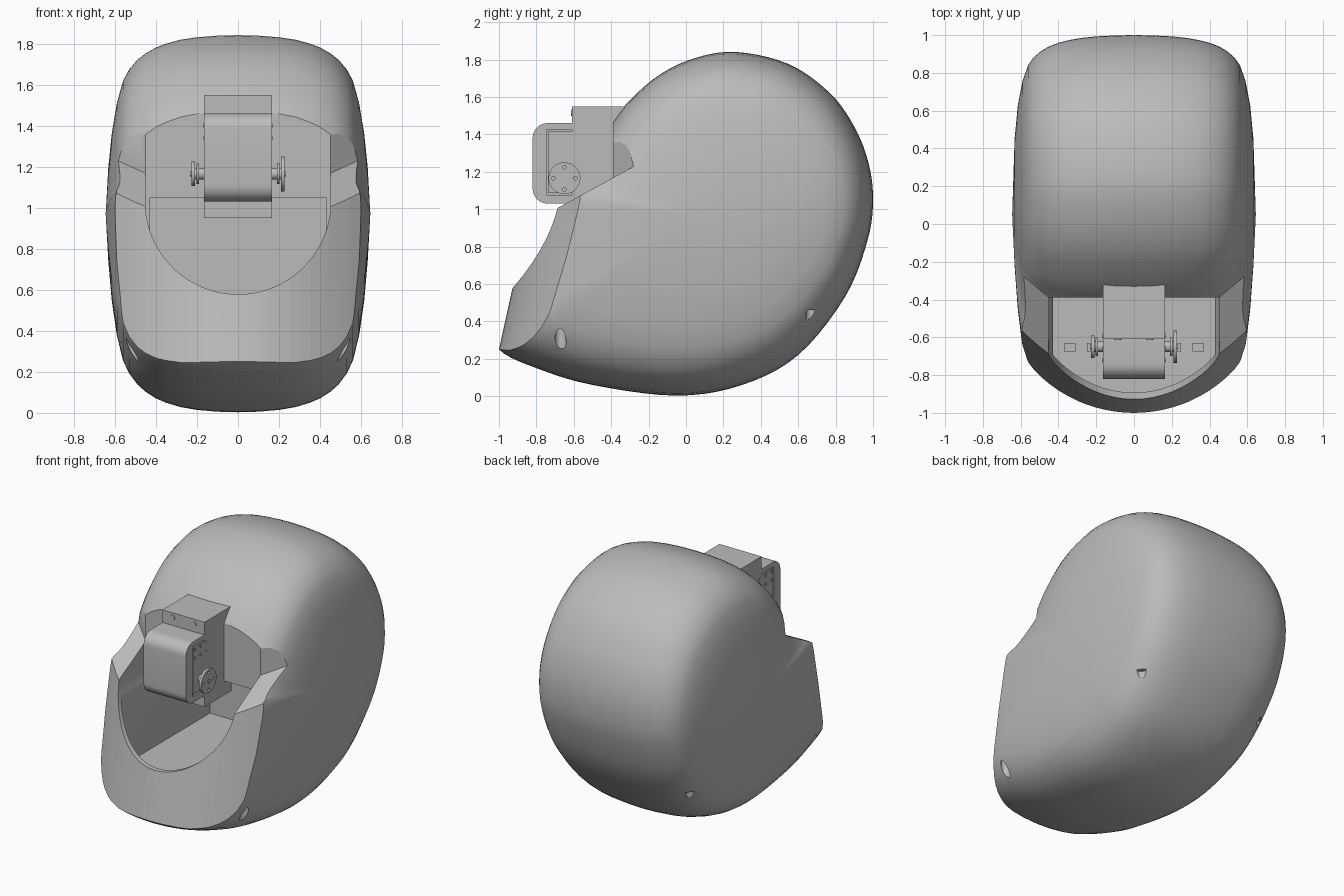
import bpy, bmesh, math
from mathutils import Vector, Matrix

if "Cube" in bpy.data.objects:
    bpy.data.objects.remove(bpy.data.objects["Cube"])

grey = bpy.data.materials.new("plain_grey")
grey.use_nodes = True
grey.diffuse_color = (0.5, 0.5, 0.5, 1)
grey.node_tree.nodes["Principled BSDF"].inputs["Base Color"].default_value = (0.5, 0.5, 0.5, 1)


def finish(name, bm, smooth=True):
    bmesh.ops.recalc_face_normals(bm, faces=bm.faces)
    mesh = bpy.data.meshes.new(name)
    bm.to_mesh(mesh)
    bm.free()
    mesh.materials.append(grey)
    ob = bpy.data.objects.new(name, mesh)
    bpy.context.collection.objects.link(ob)
    if smooth:
        smooth_shade(ob)
    return ob


def smooth_shade(ob):
    bpy.ops.object.select_all(action='DESELECT')
    ob.select_set(True)
    bpy.context.view_layer.objects.active = ob
    bpy.ops.object.shade_smooth_by_angle(angle=math.radians(32))


def box(name, lo, hi):
    bm = bmesh.new()
    lo, hi = Vector(lo), Vector(hi)
    bmesh.ops.create_cube(bm, size=1, matrix=Matrix.Translation((lo + hi) / 2)
                          @ Matrix.Diagonal((*(hi - lo), 1)))
    return finish(name, bm, False)


def cylinder(name, centre, radius, depth, axis, sides=32):
    bm = bmesh.new()
    turn = Vector((0, 0, 1)).rotation_difference(Vector(axis)).to_matrix().to_4x4()
    bmesh.ops.create_cone(bm, cap_ends=True, segments=sides, radius1=radius, radius2=radius,
                          depth=depth, matrix=Matrix.Translation(centre) @ turn)
    return finish(name, bm)


def side_prism(name, outline, x0, x1, smooth=False):
    """Extrude a (y, z) outline along x."""
    bm = bmesh.new()
    face = bm.faces.new([bm.verts.new((x0, y, z)) for y, z in outline])
    new = bmesh.ops.extrude_face_region(bm, geom=[face])["geom"]
    bmesh.ops.translate(bm, vec=(x1 - x0, 0, 0), verts=[v for v in new if isinstance(v, bmesh.types.BMVert)])
    return finish(name, bm, smooth)


def cut(target, cutter):
    mod = target.modifiers.new("cut", 'BOOLEAN')
    mod.operation, mod.solver, mod.object = 'DIFFERENCE', 'EXACT', cutter
    bpy.ops.object.select_all(action='DESELECT')
    target.select_set(True)
    bpy.context.view_layer.objects.active = target
    bpy.ops.object.modifier_apply(modifier=mod.name)
    bpy.data.objects.remove(cutter)


def catmull(points, steps):
    out = []
    n = len(points)
    for i in range(n):
        a, b, c, d = (Vector(points[(i + k) % n]) for k in (-1, 0, 1, 2))
        for j in range(steps):
            t = j / steps
            out.append(0.5 * (2 * b + (c - a) * t + (2 * a - 5 * b + 4 * c - d) * t * t
                              + (3 * b - a - 3 * c + d) * t ** 3))
    return out


def front_y(x, z):
    """Curved front sheet."""
    return -1.055 + 0.22 * z + 0.72 * x * x


def front_block(name, half, z0, z1, offset, back):
    """Block with one face on the front sheet and the other at y = back."""
    bm = bmesh.new()
    n = 32
    rows = []
    for i in range(n + 1):
        x = half * (2 * i / n - 1)
        rows.append([bm.verts.new(p) for p in (
            (x, front_y(x, z0) + offset, z0), (x, front_y(x, z1) + offset, z1), (x, back, z1), (x, back, z0))])
    for a, b in zip(rows, rows[1:]):
        for k in range(4):
            bm.faces.new((a[k], a[(k + 1) % 4], b[(k + 1) % 4], b[k]))
    bm.faces.new(rows[0])
    bm.faces.new(rows[-1])
    return finish(name, bm, False)


def rim_z(y):
    """Sloping rim beside the opening."""
    return 1.168 + 0.547 * (y + 0.39)


def rim_corner(side):
    """Three-sided cutter that carries the rim back along the flank."""
    bm = bmesh.new()
    plan = [(.45, -.391), (.68, -.391), (.68, -.2)]
    low = [bm.verts.new((side * x, y, rim_z(y))) for x, y in plan]
    high = [bm.verts.new((side * x, y, 1.7)) for x, y in plan]
    bm.faces.new(low)
    bm.faces.new(high)
    for k in range(3):
        j = (k + 1) % 3
        bm.faces.new((low[k], low[j], high[j], high[k]))
    return finish("rim_corner_cutter", bm, False)


# Barrel-shaped shell: the side profile shrinks towards each flank, less so at the rear
profile = catmull([(-1, .25), (-.8, .15), (-.5, .06), (-.05, .003), (.3, .06), (.6, .22), (.85, .53),
                   (.97, .83), (1, 1.05), (.975, 1.25), (.9, 1.44), (.77, 1.62), (.55, 1.775),
                   (.27, 1.84), (.05, 1.808), (-.15, 1.713), (-.33, 1.55), (-.48, 1.36),
                   (-.72, 1.2), (-1.05, 1.1), (-1.09, .72), (-1.04, .4)], 5)
flank = [(0, 1), (.1, .997), (.2, .988), (.28, .974), (.35, .952), (.4, .93), (.45, .897), (.49, .86),
         (.53, .805), (.56, .74), (.59, .615), (.615, .44), (.632, .24)]
stations = [(-x, s) for x, s in flank[:0:-1]] + flank
hub = Vector((.05, .97))


def shrink(p, s):
    arm = p - hub
    rear = max(0, arm.normalized().x) ** 2
    return hub + arm * s ** (1 - .4 * rear)


bm = bmesh.new()
rings = [[bm.verts.new((x, *shrink(p, s))) for p in profile] for x, s in stations]
count = len(profile)
for a, b in zip(rings, rings[1:]):
    for k in range(count):
        bm.faces.new((a[k], a[(k + 1) % count], b[(k + 1) % count], b[k]))
for ring, x in ((rings[0], -.645), (rings[-1], .645)):
    tip = bm.verts.new((x, *hub))
    for k in range(count):
        bm.faces.new((ring[k], ring[(k + 1) % count], tip))
shell = finish("shell", bm)

# Front sheet, sloping rim, round opening and hollow inside
cut(shell, front_block("front_cutter", .8, -.3, 2.2, 0, -3))
cut(shell, side_prism("rim_cutter", [(-.39, 2.2), (-.39, rim_z(-.39)), (-1.5, rim_z(-1.5)), (-1.5, 2.2)], -1, 1))
cut(shell, cylinder("opening_cutter", (0, -.96, 1.03), .452, 1.14, (0, 1, 0), 96))
cut(shell, box("notch_cutter", (-.45, -1.2, 1.02), (.45, -.39, 1.7)))
cut(shell, front_block("cavity_cutter", .43, .4, 1.05, .035, .3))

for side in (-1, 1):
    cut(shell, rim_corner(side))
    # Screw wells at the lower corners
    cut(shell, cylinder("front_well", (side * .515, -.67, .33), .03, .16, (0, 0, 1), 24))
    cut(shell, cylinder("rear_well", (side * .5, .67, .395), .03, .13, (0, 0, 1), 24))
smooth_shade(shell)

# Bracket on the back wall
box("bracket", (-.165, -.61, .95), (.165, -.31, 1.55))
for z in (.995, 1.515):
    for x in (-.085, .085):
        cylinder("bracket_bolt", (x, -.61, z), .018, .008, (0, 1, 0), 20)

# Rounded motor housing
outline = [(-.57, 1.03), (-.57, 1.46)]
for cz, start in ((1.38, 90), (1.11, 180)):
    for k in range(9):
        ang = math.radians(start + 90 * k / 8)
        outline.append((-.74 + .08 * math.cos(ang), cz + .08 * math.sin(ang)))
housing = side_prism("motor_housing", outline, -.165, .165, True)

for side in (-1, 1):
    # Recessed side panel with the motor plate and its screws
    cut(housing, box("panel_cutter", (side * .165 - .012, -.747, 1.075), (side * .165 + .012, -.567, 1.425)))
    box("motor_plate", (side * .157 - .006, -.738, 1.085), (side * .157 + .006, -.572, 1.415))
    for y in (-.72, -.655, -.59):
        for z in (1.4, 1.34):
            cylinder("plate_screw", (side * .165, y, z), .01, .008, (1, 0, 0), 12)
    # Turning horn
    radius = .085 if side > 0 else .06
    cylinder("horn_shaft", (side * .185, -.65, 1.165), .028, .06, (1, 0, 0))
    cylinder("horn_collar", (side * .197, -.65, 1.165), .05, .012, (1, 0, 0))
    horn = cylinder("horn_disc", (side * .218, -.65, 1.165), radius, .018, (1, 0, 0), 48)
    for k in range(4):
        ang = k * math.pi / 2
        spot = (side * .218, -.65 + .7 * radius * math.cos(ang), 1.165 + .7 * radius * math.sin(ang))
        cut(horn, cylinder("horn_hole", spot, .01, .1, (1, 0, 0), 12))
    smooth_shade(horn)
    cylinder("horn_screw", (side * .228, -.65, 1.165), .014, .01, (1, 0, 0), 16)
    # Small clips on the cavity floor
    for x in (.22, .34):
        box("floor_clip", (side * x - .03, -.675, .395), (side * x + .03, -.63, .42))
smooth_shade(housing)
